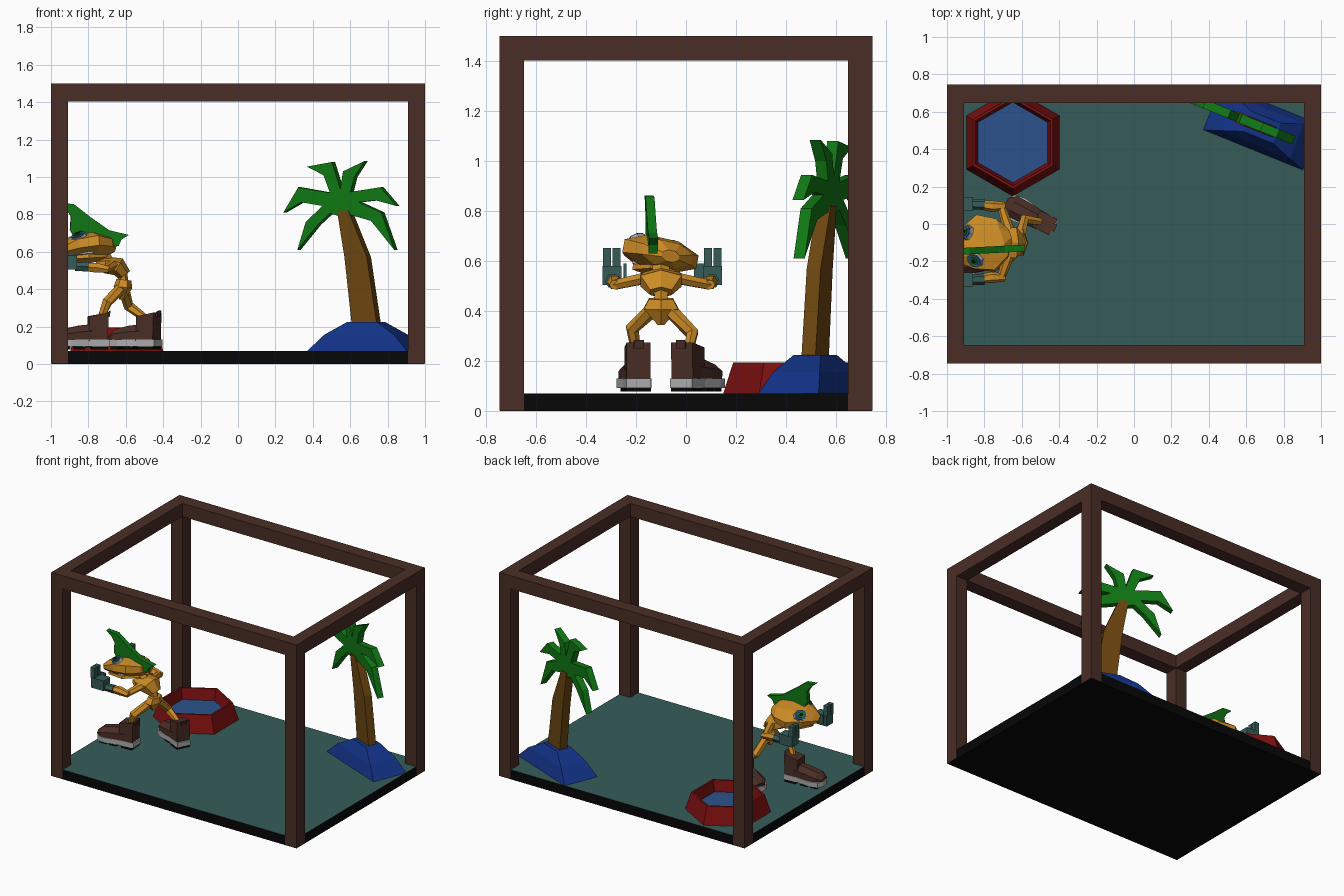
import bpy, bmesh, math
from mathutils import Vector, Matrix

cube = bpy.data.objects.get("Cube")
if cube:
    bpy.data.objects.remove(cube, do_unlink=True)


def mat(name, r, g, b):
    m = bpy.data.materials.new(name)
    m.use_nodes = True
    m.diffuse_color = (r, g, b, 1)
    bsdf = m.node_tree.nodes["Principled BSDF"]
    bsdf.inputs["Base Color"].default_value = (r, g, b, 1)
    bsdf.inputs["Roughness"].default_value = 0.9
    return m


BROWN = mat("dark_brown", .069, .027, .019)
BLACK = mat("black", .002, .002, .002)
TEAL = mat("dull_teal", .037, .107, .098)
RED = mat("deep_red", .205, .005, .005)
WATER = mat("water_blue", .026, .086, .262)
GREEN = mat("leaf_green", .005, .19, .007)
NAVY = mat("island_blue", .006, .032, .242)
TRUNK = mat("trunk_brown", .15, .061, .005)
ORANGE = mat("orange_fur", .61, .26, .018)
GREY = mat("light_grey", .42, .42, .42)


def finish(name, bm, m, M=None):
    bmesh.ops.recalc_face_normals(bm, faces=bm.faces)
    me = bpy.data.meshes.new(name)
    bm.to_mesh(me)
    bm.free()
    if M:
        me.transform(M)
    me.materials.append(m)
    ob = bpy.data.objects.new(name, me)
    bpy.context.collection.objects.link(ob)
    return ob


def box(name, lo, hi, m, M=None):
    bm = bmesh.new()
    bmesh.ops.create_cube(bm, size=1)
    for v in bm.verts:
        v.co = Vector([l + (h - l) * (c + .5) for l, h, c in zip(lo, hi, v.co)])
    return finish(name, bm, m, M)


def stack(name, rings, m, M=None, caps=True):
    """Skin a list of equally long point rings."""
    bm = bmesh.new()
    vs = [[bm.verts.new(p) for p in r] for r in rings]
    n = len(rings[0])
    for a, b in zip(vs, vs[1:]):
        for i in range(n):
            bm.faces.new((a[i], a[(i + 1) % n], b[(i + 1) % n], b[i]))
    if caps:
        bm.faces.new(vs[0])
        bm.faces.new(vs[-1])
    return finish(name, bm, m, M)


def tube(name, path, m, n=6, ref=(0, 1, 0), M=None):
    """Faceted body along a path of (x, y, z, side radius, other radius)."""
    pts = [Vector(p[:3]) for p in path]
    rings = []
    for i, p in enumerate(path):
        t = (pts[min(i + 1, len(pts) - 1)] - pts[max(i - 1, 0)]).normalized()
        r = Vector(ref)
        side = (r - t * r.dot(t)).normalized()
        up = t.cross(side)
        angs = [math.tau * (k + .5) / n for k in range(n)]
        rings.append([pts[i] + side * p[3] * math.cos(a) + up * p[4] * math.sin(a) for a in angs])
    return stack(name, rings, m, M)


def prism(name, outline, half, m, M=None):
    """Extrude an (x, z) outline by half to each side along y."""
    return stack(name, [[(x, y, z) for x, z in outline] for y in (-half, half)], m, M)


def place(x, y, z, yaw=0, roll=0):
    return (Matrix.Translation((x, y, z)) @ Matrix.Rotation(math.radians(yaw), 4, 'Z')
            @ Matrix.Rotation(math.radians(roll), 4, 'X'))


# Frame and floor
for sx in (-1, 1):
    for sy in (-1, 1):
        x0, x1 = sorted((sx * .908, sx))
        y0, y1 = sorted((sy * .648, sy * .747))
        box("frame_post", (x0, y0, .002), (x1, y1, 1.403), BROWN)
for s in (-1, 1):
    y0, y1 = sorted((s * .648, s * .747))
    box("frame_beam_long", (-1, y0, 1.403), (1, y1, 1.5), BROWN)
    x0, x1 = sorted((s * .908, s))
    box("frame_beam_short", (x0, -.648, 1.403), (x1, .648, 1.5), BROWN)
floor = box("floor", (-.997, -.744, 0), (.997, .744, .07), BLACK)
floor.data.materials.append(TEAL)
for f in floor.data.polygons:
    f.material_index = 1 if f.normal.z > .5 else 0


# Hexagonal pool
def hexagon(r, z):
    return [(r * math.cos(math.radians(30 + 60 * k)), r * math.sin(math.radians(30 + 60 * k)), z)
            for k in range(6)]


POOL = place(-.648, .436, 0)
stack("pool_wall", [hexagon(.287, .07), hexagon(.247, .195), hexagon(.232, .195), hexagon(.214, .11)],
      RED, POOL, caps=False)
stack("pool_water", [hexagon(.218, .072), hexagon(.216, .115)], WATER, POOL)

# Island and palm share one slanted plane
PALM = place(.685, .517, 0, yaw=-22)


def rect(a, b, z):
    return [(-a, -b, z), (a, -b, z), (a, b, z), (-a, b, z)]


stack("island", [rect(.287, .13, .07), rect(.2, .1, .157), rect(.085, .058, .225)], NAVY, PALM)
prism("palm_trunk", [((x - .685) / .93, z) for x, z in
                     [(.62, .2), (.755, .2), (.70, .57), (.60, .82), (.54, .82), (.58, .57)]],
      .03, TRUNK, PALM)
fronds = [(.25, .81), (.33, .945), (.50, .915), (.465, 1.01), (.375, 1.055), (.51, 1.08),
          (.555, .935), (.57, 1.03), (.685, 1.085), (.63, 1.0), (.61, .92), (.77, .945),
          (.855, .845), (.745, .875), (.655, .865), (.775, .81), (.845, .61), (.72, .765),
          (.60, .80), (.55, .79), (.50, .805), (.435, .745), (.325, .61), (.37, .76),
          (.46, .845), (.345, .865)]
prism("palm_fronds", [((x - .685) / .93, z) for x, z in fronds], .024, GREEN, PALM)

# Creature body
tube("chest", [(-.76, -.1, .535, .05, .02), (-.71, -.1, .53, .095, .045),
               (-.64, -.1, .52, .095, .05), (-.605, -.1, .475, .05, .035)], ORANGE)
tube("waist", [(-.625, -.1, .5, .035, .03), (-.61, -.1, .435, .028, .025)], ORANGE)
tube("pelvis", [(-.61, -.1, .45, .055, .04), (-.615, -.1, .41, .08, .05),
                (-.62, -.1, .345, .015, .015)], ORANGE)
tube("neck", [(-.68, -.1, .52, .04, .04), (-.74, -.1, .59, .04, .04)], ORANGE)

# Head with jaw, eyes and crest
HEAD = place(-.79, -.105, .615, yaw=18, roll=-12)
tube("head", [(.135, 0, .005, .04, .025), (.09, 0, .012, .115, .055), (0, 0, .014, .172, .07),
              (-.1, 0, .005, .125, .062), (-.155, 0, -.01, .07, .04), (-.19, 0, -.02, .03, .022)],
     ORANGE, n=8, M=HEAD)
tube("jaw", [(.07, 0, -.045, .06, .02), (-.04, 0, -.058, .105, .022), (-.15, 0, -.055, .04, .012)],
     ORANGE, M=HEAD)
tube("teeth", [(-.02, 0, -.04, .118, .012), (-.145, 0, -.036, .055, .01)], GREY, M=HEAD)
for s in (-1, 1):
    EYE = (HEAD @ Matrix.Translation((-.085, s * .078, .052))
           @ Vector((-.55, s * .4, .8)).to_track_quat('Z', 'Y').to_matrix().to_4x4())
    for part, r, z, m in (("eye_white", .05, .008, GREY), ("eye", .045, .014, WATER),
                          ("iris", .028, .019, GREEN), ("pupil", .015, .023, BLACK)):
        rings = [[(k * r * math.cos(math.tau * i / 8), k * r * .85 * math.sin(math.tau * i / 8), h)
                  for i in range(8)] for k, h in ((1, -.02), (.9, z))]
        stack(part, rings, m, EYE)
crest = [(-.92, .862), (-.84, .855), (-.75, .785), (-.65, .715), (-.545, .69), (-.585, .665),
         (-.60, .63), (-.65, .635), (-.74, .665), (-.84, .68), (-.86, .72), (-.855, .79), (-.88, .83)]
prism("crest", crest, .018, GREEN, place(-.04, -.1, 0, yaw=3))

# Arms and gloved hands
for side, s in (("right", -1), ("left", 1)):
    y = -.095 + s * .19
    tube(side + "_upper_arm", [(-.67, -.1 + s * .07, .53, .025, .03), (-.71, y, .505, .022, .022)],
         ORANGE, ref=(0, 0, 1))
    tube(side + "_forearm", [(-.69, y, .505, .02, .022), (-.76, y, .515, .03, .03),
                             (-.83, y + s * .01, .52, .024, .024)], ORANGE, ref=(0, 0, 1))
    tube(side + "_glove_cuff", [(-.80, y + s * .01, .52, .03, .03), (-.87, y + s * .012, .52, .025, .028)],
         TEAL, ref=(0, 0, 1))
    HAND = place(-.92, y + s * .012, .54)
    box(side + "_palm", (-.045, -.038, -.035), (.06, .038, .04), TEAL, HAND)
    for i in (-1, 1):
        box(side + "_finger", (-.05, i * .019 - .016, .035), (-.015, i * .019 + .016, .112), TEAL, HAND)
    box(side + "_thumb", (-.03, -s * .06 - .014, -.01), (.01, -s * .045 + .014, .05), TEAL, HAND)

# Legs and boots
tube("right_leg", [(-.63, -.14, .40, .03, .03), (-.70, -.215, .33, .028, .028),
                   (-.735, -.2, .24, .02, .02)], ORANGE, ref=(1, 0, 0))
tube("left_leg", [(-.61, -.06, .40, .03, .03), (-.585, .025, .31, .028, .028),
                  (-.49, .01, .24, .02, .02)], ORANGE, ref=(0, 1, 0))
for side, M in (("right", place(-.70, -.19, 0, yaw=5)), ("left", place(-.435, -.015, 0, yaw=-27))):
    shaft = [(0, .12), (.005, .275), (-.10, .255), (-.10, .12)]
    prism(side + "_boot_shaft", shaft, .048, BROWN, M)
    tube(side + "_boot_toe", [(-.06, 0, .15, .052, .07), (-.15, 0, .148, .062, .062),
                              (-.235, 0, .14, .065, .05), (-.275, 0, .13, .04, .025)], BROWN, n=8, M=M)
    prism(side + "_boot_tab", [(-.01, .25), (.012, .25), (.018, .285), (-.005, .27)], .02, BROWN, M)
    sole = [(.01, -.05), (.01, .05), (-.10, .052), (-.2, .07), (-.26, .06), (-.282, .025),
            (-.282, -.025), (-.26, -.06), (-.2, -.07), (-.10, -.052)]
    stack(side + "_boot_sole", [[(x, y, z) for x, y in sole] for z in (.093, .13)], GREY, M)
    for x0, x1 in ((-.085, 0), (-.175, -.12), (-.25, -.20)):
        box(side + "_boot_tread", (x0, -.05, .078), (x1, .05, .094), BLACK, M)
